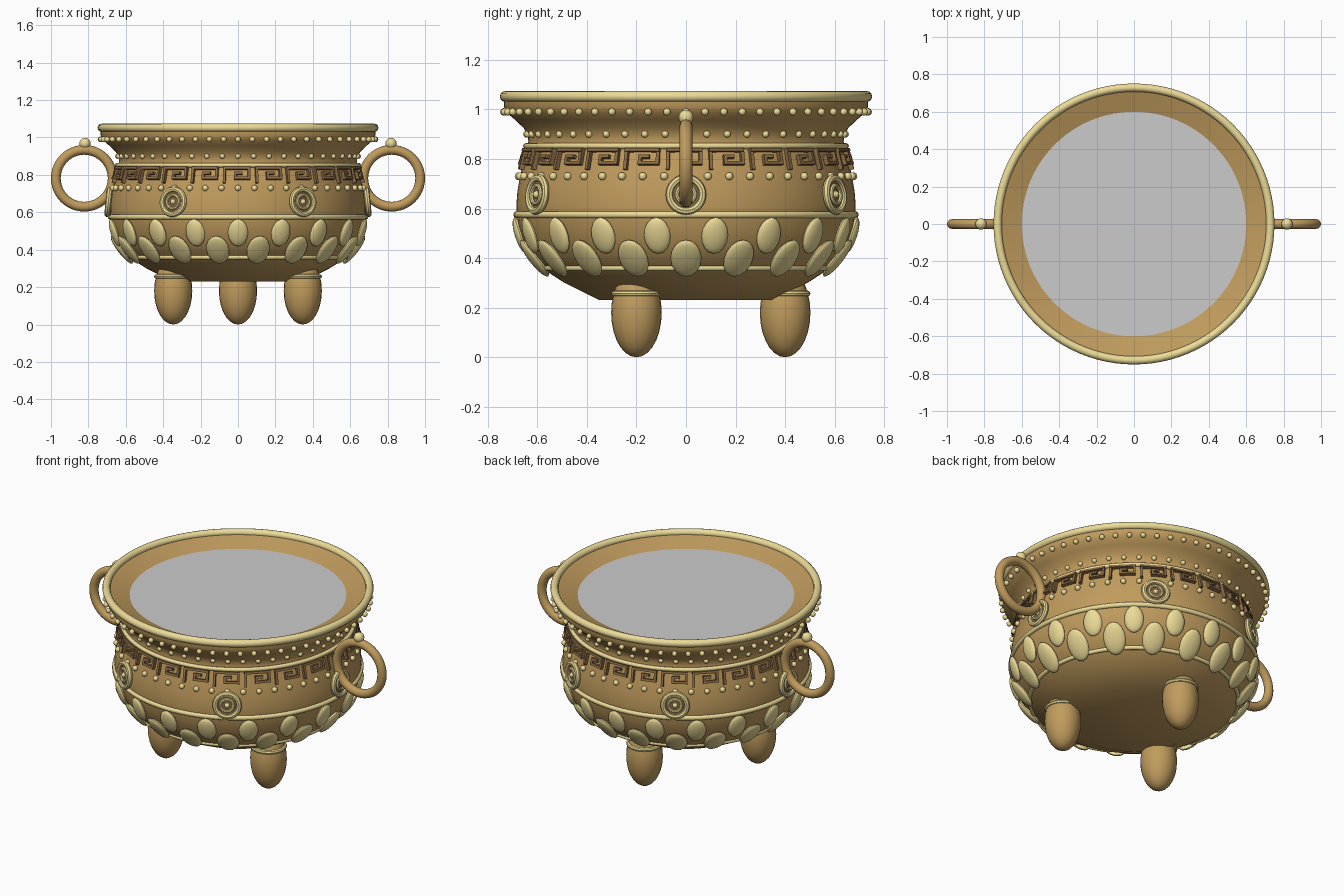
import bpy, bmesh
from math import sin, cos, pi, radians
from mathutils import Matrix, Vector

if "Cube" in bpy.data.objects:
    bpy.data.objects.remove(bpy.data.objects["Cube"])


def material(name, rgb):
    m = bpy.data.materials.new(name)
    m.diffuse_color = (*rgb, 1)
    m.use_nodes = True
    m.node_tree.nodes["Principled BSDF"].inputs["Base Color"].default_value = m.diffuse_color
    return m


BRONZE = material("bronze", (0.53, 0.33, 0.11))
GOLD = material("pale_gold", (0.84, 0.71, 0.31))
DARK = material("dark_bronze", (0.26, 0.15, 0.06))


def finish(bm, name, mat, angle=40):
    me = bpy.data.meshes.new(name)
    bmesh.ops.recalc_face_normals(bm, faces=bm.faces)
    bm.to_mesh(me)
    bm.free()
    ob = bpy.data.objects.new(name, me)
    bpy.context.collection.objects.link(ob)
    if mat:
        me.materials.append(mat)
    bpy.context.view_layer.objects.active = ob
    bpy.ops.object.select_all(action='DESELECT')
    ob.select_set(True)
    bpy.ops.object.shade_smooth_by_angle(angle=radians(angle))
    return ob


def lathe(bm, pts, segs=96, closed=False, M=Matrix()):
    rings = []
    for i in range(segs):
        a = 2 * pi * i / segs
        rings.append([bm.verts.new(M @ Vector((r * cos(a), r * sin(a), z))) for r, z in pts])
    n = len(pts)
    for i in range(segs):
        p, q = rings[i], rings[(i + 1) % segs]
        for j in range(n if closed else n - 1):
            k = (j + 1) % n
            bm.faces.new((p[j], q[j], q[k], p[k]))
    return rings


def torus(bm, R, r, z=0, segs=96, sides=12, M=Matrix()):
    pts = [(R + r * cos(2 * pi * k / sides), z + r * sin(2 * pi * k / sides)) for k in range(sides)]
    lathe(bm, pts, segs, True, M)


def ellipsoid(bm, M, size, u=16, v=10):
    bmesh.ops.create_uvsphere(bm, u_segments=u, v_segments=v, radius=1,
                              matrix=M @ Matrix.Diagonal((*size, 1)))


# Outer profile of the vessel, bottom to top
PROFILE = [(0.35, 0.23), (0.49, 0.30), (0.575, 0.355), (0.625, 0.41), (0.655, 0.465),
           (0.673, 0.52), (0.683, 0.575), (0.684, 0.62), (0.68, 0.67), (0.668, 0.74),
           (0.652, 0.80), (0.642, 0.84), (0.636, 0.87), (0.638, 0.895), (0.655, 0.925),
           (0.69, 0.958), (0.722, 0.985), (0.734, 1.01), (0.734, 1.035)]


def radius_at(z):
    for (r0, z0), (r1, z1) in zip(PROFILE, PROFILE[1:]):
        if z0 <= z <= z1:
            return r0 + (r1 - r0) * (z - z0) / (z1 - z0)


def surface_frame(angle, z, out=0.0):
    """x = around, y = up the wall, z = outward"""
    up = Vector((radius_at(z + 0.03) - radius_at(z - 0.03), 0, 0.06)).normalized()
    nrm = Vector((up.z, 0, -up.x))
    M = Matrix((Vector((0, 1, 0)), up, nrm)).transposed().to_4x4()
    M.translation = Vector((radius_at(z), 0, z)) + nrm * out
    return Matrix.Rotation(angle, 4, 'Z') @ M


# Body with sloping inner lip
bm = bmesh.new()
rings = lathe(bm, PROFILE + [(0.71, 1.047), (0.60, 1.01)])
bm.faces.new([r[0] for r in rings])
finish(bm, "bowl_body", BRONZE)

# Flat grey fill
bm = bmesh.new()
bmesh.ops.create_circle(bm, cap_ends=True, segments=96, radius=0.602,
                        matrix=Matrix.Translation((0, 0, 1.01)))
finish(bm, "inner_fill", None)

# Rim and raised bands
for name, R, r, z in (("rim", 0.729, 0.022, 1.052), ("neck_band", 0.645, 0.012, 0.852),
                      ("belly_band", 0.682, 0.014, 0.575), ("lower_band", 0.578, 0.012, 0.36)):
    bm = bmesh.new()
    torus(bm, R, r, z)
    finish(bm, name, GOLD)

# Bead rows
for name, n, z, R, r in (("rim_beads", 60, 0.99, 0.735, 0.015), ("neck_beads", 48, 0.9, 0.643, 0.014),
                         ("shoulder_beads", 48, 0.73, 0.675, 0.016)):
    bm = bmesh.new()
    for i in range(n):
        a = 2 * pi * i / n
        ellipsoid(bm, Matrix.Translation((R * cos(a), R * sin(a), z)), (r, r, r), 12, 8)
    finish(bm, name, GOLD)

# Key-fret band: strokes (u0, v0, u1, v1) in a unit cell
STROKES = [(0.08, 0, 0.08, 1), (0.08, 1, 0.84, 1), (0.84, 0.28, 0.84, 1), (0.42, 0.28, 0.84, 0.28),
           (0.42, 0.28, 0.42, 0.64), (0.42, 0.64, 0.6, 0.64)]
bm = bmesh.new()
CELLS, W, H = 24, 0.014, 0.074
for i in range(CELLS):
    for u0, v0, u1, v1 in STROKES:
        z = 0.76 + H * (v0 + v1) / 2
        M = surface_frame(2 * pi * (i + (u0 + u1) / 2 - 0.5) / CELLS, z, 0.006)
        size = ((u1 - u0) * 2 * pi * 0.655 / CELLS + W, (v1 - v0) * H + W, 0.026, 1)
        bmesh.ops.create_cube(bm, size=1, matrix=M @ Matrix.Diagonal(size))
finish(bm, "key_fret_band", DARK, 30)

# Two staggered rows of petals
for name, z, off, size in (("upper_petals", 0.492, 0.5, (0.054, 0.077, 0.022)),
                           ("lower_petals", 0.402, 0, (0.062, 0.093, 0.022))):
    bm = bmesh.new()
    for i in range(18):
        ellipsoid(bm, surface_frame(2 * pi * (i + off) / 18, z, 0.004), size)
    finish(bm, name, GOLD)

# Six round medallions
gold, dark = bmesh.new(), bmesh.new()
for i in range(6):
    M = surface_frame(pi * i / 3, 0.655, 0.012)
    torus(gold, 0.067, 0.015, segs=32, sides=8, M=M)
    torus(gold, 0.036, 0.009, segs=32, sides=8, M=M @ Matrix.Translation((0, 0, 0.005)))
    ellipsoid(gold, M, (0.016, 0.016, 0.018), 12, 8)
    bmesh.ops.create_cone(dark, cap_ends=True, segments=32, radius1=0.068, radius2=0.068,
                          depth=0.03, matrix=M @ Matrix.Translation((0, 0, -0.012)))
finish(gold, "medallion_rings", GOLD)
finish(dark, "medallion_discs", DARK)

# Ring handles with knobs
for side, s in (("left", -1), ("right", 1)):
    bm = bmesh.new()
    torus(bm, 0.152, 0.026, segs=48,
          M=Matrix.Translation((s * 0.822, 0, 0.782)) @ Matrix.Rotation(pi / 2, 4, 'X'))
    finish(bm, side + "_handle", BRONZE)
    bm = bmesh.new()
    ellipsoid(bm, Matrix.Translation((s * 0.818, 0, 0.968)), (0.03,) * 3)
    finish(bm, side + "_handle_knob", GOLD)

# Three egg-shaped legs with collars
for name, deg in (("back_leg", 90), ("front_left_leg", 210), ("front_right_leg", 330)):
    a = radians(deg)
    M = Matrix.Translation((0.4 * cos(a), 0.4 * sin(a), 0.18))
    bm = bmesh.new()
    ellipsoid(bm, M, (0.102, 0.102, 0.18), 24, 14)
    finish(bm, name, BRONZE)
    bm = bmesh.new()
    torus(bm, 0.09, 0.012, 0.077, 32, 8, M)
    finish(bm, name + "_collar", GOLD)
